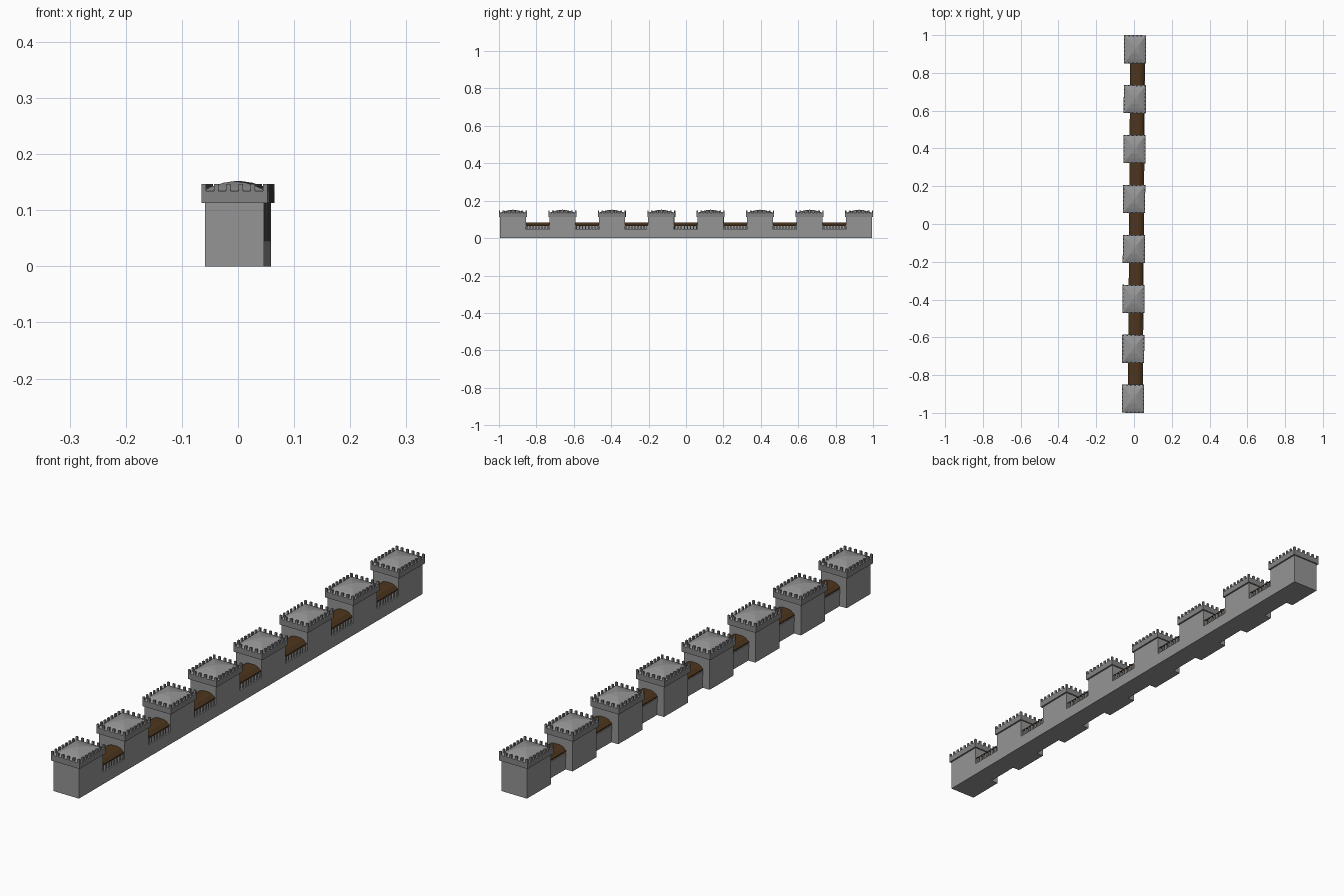
import bpy, bmesh, math
from mathutils import Matrix

if "Cube" in bpy.data.objects:
    bpy.data.objects.remove(bpy.data.objects["Cube"])

TILT = Matrix.Rotation(-0.0063, 4, 'Z')   # the whole wall is turned very slightly
COUNT, STEP = 8, 0.2643
BX, BY = 0.0525, 0.0695                   # tower half sizes
CX, CY = 0.0585, 0.0745                   # crown half sizes


def material(name, r, g, b):
    m = bpy.data.materials.new(name)
    m.diffuse_color = (r, g, b, 1)
    m.use_nodes = True
    m.node_tree.nodes["Principled BSDF"].inputs["Base Color"].default_value = m.diffuse_color
    return m


stone = material("stone", 0.30, 0.30, 0.30)
dark_stone = material("dark_stone", 0.23, 0.23, 0.23)
brown = material("timber", 0.075, 0.036, 0.012)


def box(bm, x0, x1, y0, y1, z0, z1):
    m = Matrix.Translation(((x0 + x1) / 2, (y0 + y1) / 2, (z0 + z1) / 2))
    m = m @ Matrix.Diagonal((x1 - x0, y1 - y0, z1 - z0, 1))
    bmesh.ops.create_cube(bm, size=1, matrix=m)


def extrude_y(bm, profile, y0, y1):
    a = [bm.verts.new((x, y0, z)) for x, z in profile]
    b = [bm.verts.new((x, y1, z)) for x, z in profile]
    n = len(profile)
    bm.faces.new(a)
    bm.faces.new(b[::-1])
    for i in range(n):
        bm.faces.new((a[i], b[i], b[(i + 1) % n], a[(i + 1) % n]))


def finish(name, bm, mat):
    bmesh.ops.recalc_face_normals(bm, faces=bm.faces)
    me = bpy.data.meshes.new(name)
    bm.to_mesh(me)
    bm.free()
    me.materials.append(mat)
    ob = bpy.data.objects.new(name, me)
    bpy.context.collection.objects.link(ob)
    return ob


def place(ob, y, name):
    c = bpy.data.objects.new(name, ob.data)
    bpy.context.collection.objects.link(c)
    c.matrix_world = TILT @ Matrix.Translation((0, y, 0))


# tower body
body = bmesh.new()
box(body, -BX, BX, -BY, BY, 0, 0.115)

# crown with a ring of merlons
crown = bmesh.new()
box(crown, -CX, CX, -CY, CY, 0.113, 0.134)
W, T = 0.008, 0.006
for s in (-1, 1):
    for i in range(6):
        x = -CX + W / 2 + i * (2 * CX - W) / 5
        y = s * (CY - T / 2)
        box(crown, x - W / 2, x + W / 2, y - T / 2, y + T / 2, 0.132, 0.147)
    for i in range(1, 7):
        y = -CY + W / 2 + i * (2 * CY - W) / 7
        x = s * (CX - T / 2)
        box(crown, x - T / 2, x + T / 2, y - W / 2, y + W / 2, 0.132, 0.147)

# low curved pyramid roof, reaching out to the crown edge
roof = bmesh.new()
rings = []
for k, z in ((0.995, 0.1338), (0.68, 0.1425), (0.34, 0.149)):
    rings.append([roof.verts.new((sx * CX * k, sy * CY * k, z))
                  for sx, sy in ((-1, -1), (1, -1), (1, 1), (-1, 1))])
tip = roof.verts.new((0, 0, 0.152))
for i in range(4):
    j = (i + 1) % 4
    for lo, hi in zip(rings, rings[1:]):
        roof.faces.new((lo[i], lo[j], hi[j], hi[i]))
    roof.faces.new((rings[-1][i], rings[-1][j], tip))

# curtain wall between towers: flush on +x, set back on -x
G0, G1 = BY - 0.002, STEP - BY + 0.002
wall = bmesh.new()
box(wall, -0.024, BX - 0.002, G0, G1, 0, 0.045)
box(wall, -0.026, -0.018, G0, G1, 0.045, 0.062)
box(wall, BX - 0.006, BX, G0, G1, 0, 0.045)

# row of small posts carrying the walkway roof
posts = bmesh.new()
for i in range(8):
    y = G0 + 0.008 + i * (G1 - G0 - 0.016) / 7
    box(posts, 0.041, 0.049, y - 0.0035, y + 0.0035, 0.044, 0.070)
    box(posts, -0.025, -0.019, y - 0.0035, y + 0.0035, 0.060, 0.070)

# flat-topped timber roof over the walkway
cover = bmesh.new()
extrude_y(cover, [(-0.026, 0.066), (-0.026, 0.070), (-0.012, 0.081), (0.0, 0.0845),
                  (0.024, 0.0845), (0.036, 0.081), (0.0495, 0.070), (0.0495, 0.066),
                  (0.012, 0.072)], G0, G1)

tower_parts = [finish("tower_body", body, stone), finish("tower_crown", crown, dark_stone),
               finish("tower_roof", roof, stone)]
wall_parts = [finish("wall", wall, stone), finish("walkway_posts", posts, stone),
              finish("walkway_roof", cover, brown)]

# repeat along the line
for i in range(COUNT):
    y = (i - (COUNT - 1) / 2) * STEP
    for ob in tower_parts + (wall_parts if i < COUNT - 1 else []):
        place(ob, y, f"{ob.name}_{i + 1}")
for ob in tower_parts + wall_parts:
    bpy.data.objects.remove(ob)
